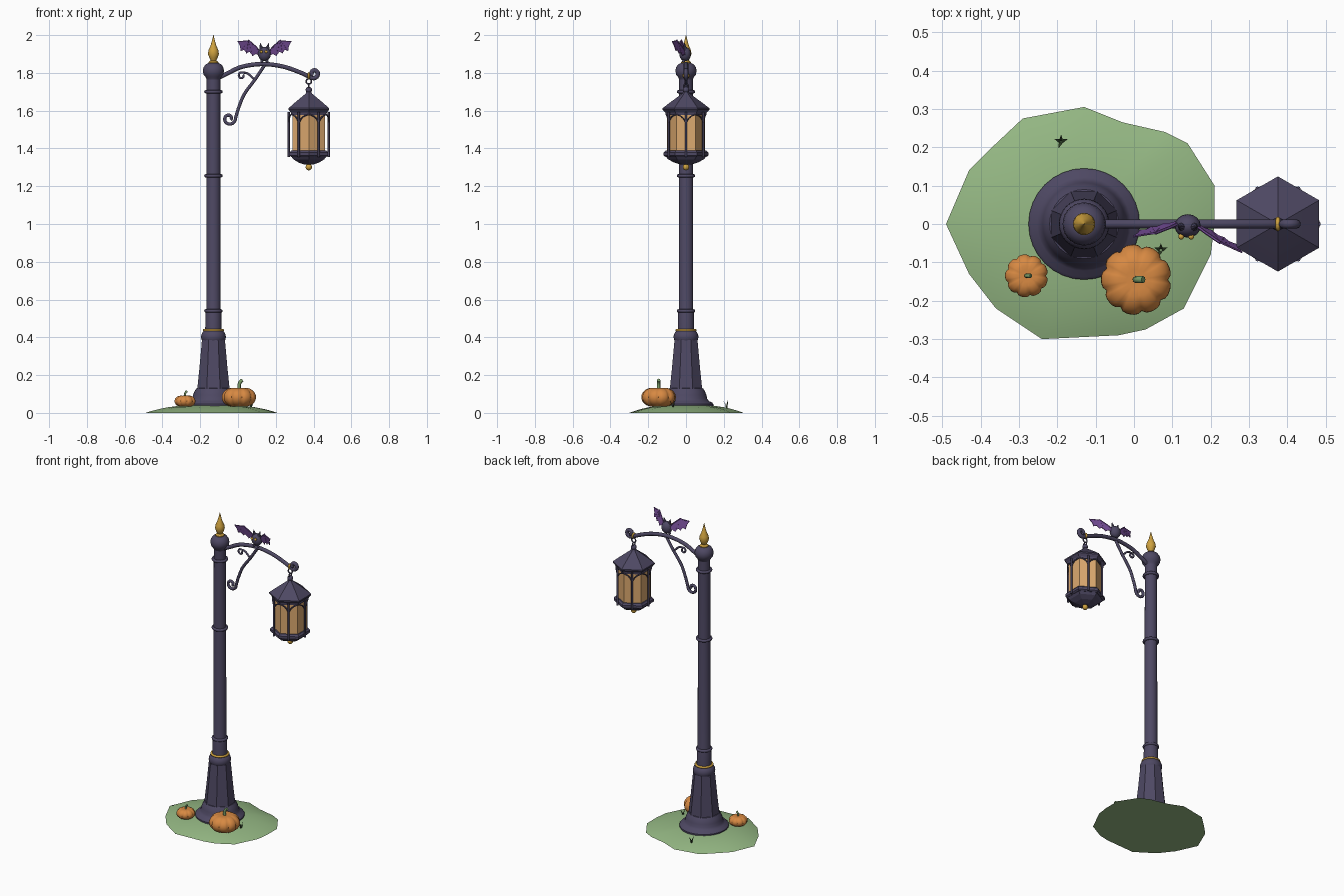
import bpy, bmesh, math
from mathutils import Vector, Matrix
from math import sin, cos, pi, radians

if "Cube" in bpy.data.objects:
    bpy.data.objects.remove(bpy.data.objects["Cube"])


def mat(name, r, g, b):
    m = bpy.data.materials.new(name)
    m.diffuse_color = (r, g, b, 1)
    m.use_nodes = True
    m.node_tree.nodes["Principled BSDF"].inputs["Base Color"].default_value = m.diffuse_color
    return m


IRON = mat("dark_violet_iron", 0.076, 0.065, 0.125)
GOLD = mat("gold", 0.62, 0.36, 0.05)
GLASS = mat("amber_glass", 0.72, 0.40, 0.16)
GRASS = mat("mound_green", 0.30, 0.48, 0.23)
BLADE = mat("dark_grass", 0.04, 0.075, 0.03)
ORANGE = mat("pumpkin_orange", 0.68, 0.25, 0.055)
STEM = mat("stem_green", 0.20, 0.34, 0.14)
WING = mat("wing_purple", 0.18, 0.075, 0.31)
PX, LX = -0.13, 0.375  # post axis, lantern axis


def finish(o, m, angle=35):
    o.data.materials.clear()
    o.data.materials.append(m)
    bpy.ops.object.select_all(action='DESELECT')
    o.select_set(True)
    bpy.context.view_layer.objects.active = o
    if angle:
        bpy.ops.object.shade_smooth_by_angle(angle=radians(angle))
    return o


def from_bm(name, bm, m, angle=35):
    bmesh.ops.recalc_face_normals(bm, faces=bm.faces)
    me = bpy.data.meshes.new(name)
    bm.to_mesh(me)
    bm.free()
    o = bpy.data.objects.new(name, me)
    bpy.context.collection.objects.link(o)
    return finish(o, m, angle)


def skin(bm, rings):
    # bridge rings of points and cap both ends
    rows = [[bm.verts.new(p) for p in r] for r in rings]
    n = len(rows[0])
    for a, b in zip(rows, rows[1:]):
        for i in range(n):
            j = (i + 1) % n
            bm.faces.new((a[i], a[j], b[j], b[i]))
    bm.faces.new(rows[0][::-1])
    bm.faces.new(rows[-1])


def lathe(name, prof, m, x=PX, y=0, n=32, rot=0.0, angle=35):
    bm = bmesh.new()
    skin(bm, [[(x + r * cos(rot + 2 * pi * i / n), y + r * sin(rot + 2 * pi * i / n), z)
               for i in range(n)] for r, z in prof])
    return from_bm(name, bm, m, angle)


def spline(pts, k=6):
    # Catmull-Rom smoothing of a short path
    p = [Vector(q) for q in pts]
    p = [2 * p[0] - p[1]] + p + [2 * p[-1] - p[-2]]
    out = []
    for a, b, c, d in zip(p, p[1:], p[2:], p[3:]):
        for s in range(k):
            t = s / k
            out.append(0.5 * (2 * b + (c - a) * t + (2 * a - 5 * b + 4 * c - d) * t * t
                              + (3 * b - a - 3 * c + d) * t ** 3))
    return out + [p[-2]]


def tube(name, pts, r, m, res=3):
    cu = bpy.data.curves.new(name, 'CURVE')
    cu.dimensions = '3D'
    cu.bevel_depth, cu.bevel_resolution, cu.use_fill_caps = r, res, True
    s = cu.splines.new('POLY')
    s.points.add(len(pts) - 1)
    for q, p in zip(s.points, pts):
        q.co = (*p, 1)
    o = bpy.data.objects.new(name, cu)
    bpy.context.collection.objects.link(o)
    bpy.ops.object.select_all(action='DESELECT')
    o.select_set(True)
    bpy.context.view_layer.objects.active = o
    bpy.ops.object.convert(target='MESH')
    return finish(bpy.context.view_layer.objects.active, m, 50)


def ball(name, c, r, m, scale=(1, 1, 1), seg=16):
    bm = bmesh.new()
    bmesh.ops.create_uvsphere(bm, u_segments=seg, v_segments=seg // 2 + 2, radius=r)
    bm.transform(Matrix.Translation(c) @ Matrix.Diagonal((*scale, 1)))
    return from_bm(name, bm, m, 60)


def torus(name, c, R, r, m, rot=(0, 0, 0)):
    bpy.ops.mesh.primitive_torus_add(major_radius=R, minor_radius=r, major_segments=28,
                                     minor_segments=8, location=c, rotation=rot)
    o = bpy.context.object
    o.name = name
    return finish(o, m, 60)


def spiral(cx, cz, r0, r1, a0, a1, n=18):
    return [Vector((cx + (r0 + (r1 - r0) * i / n) * cos(radians(a0 + (a1 - a0) * i / n)), 0,
                    cz + (r0 + (r1 - r0) * i / n) * sin(radians(a0 + (a1 - a0) * i / n))))
            for i in range(n + 1)]


# grassy mound with an uneven outline
edge = [(.21, 0), (.21, .1), (.14, .21), (.08, .24), (-.03, .265), (-.13, .305), (-.29, .275),
        (-.37, .2), (-.43, .14), (-.49, 0), (-.43, -.13), (-.36, -.22), (-.24, -.3),
        (-.04, -.29), (.03, -.275), (.13, -.22), (.17, -.14), (.2, -.08)]
bm = bmesh.new()
skin(bm, [[(-.14 + (x + .14) * t, y * t, 0.045 * (1 - t ** 2.6)) for x, y in edge]
          for t in (1, .95, .88, .78, .65, .45, .2)])
from_bm("grass_mound", bm, GRASS, 60)

# post: flared foot, eight-sided plinth, collar, shaft, rings, cap, finial
lathe("post_foot", [(.145, .02), (.145, .047), (.138, .055), (.122, .062), (.112, .075),
                    (.108, .095), (.1, .115), (.09, .13), (.07, .135)], IRON)
lathe("post_plinth", [(.094, .11), (.089, .16), (.08, .24), (.066, .385)], IRON, n=8, rot=pi / 8, angle=20)
lathe("post_collar", [(.055, .375), (.062, .385), (.066, .4), (.064, .415), (.056, .43), (.045, .437)], IRON)
torus("collar_gold_ring", (PX, 0, .438), .049, .007, GOLD)
lathe("post_shaft", [(.044, .42), (.042, .53), (.038, .55), (.036, 1.8)], IRON)
for i, z in enumerate((.54, 1.255, 1.70)):
    torus(f"post_ring_{i}", (PX, 0, z), .04, .009, IRON)
lathe("post_cap", [(.036, 1.765), (.042, 1.778), (.052, 1.79), (.056, 1.81), (.053, 1.828),
                   (.042, 1.845), (.026, 1.853)], IRON)
lathe("post_finial", [(.026, 1.85), (.026, 1.858), (.015, 1.866), (.022, 1.88), (.029, 1.9),
                      (.026, 1.92), (.015, 1.945), (.008, 1.97), (.001, 2.0)], GOLD, n=20)

# bracket: arched arm with end scroll, curved brace with scroll, small curl
arm = spline([(-.12, 0, 1.765), (-.06, 0, 1.795), (.02, 0, 1.832), (.13, 0, 1.847),
              (.24, 0, 1.833), (.33, 0, 1.802), (.385, 0, 1.776)])
tube("bracket_arm", arm + spiral(.402, 1.797, .026, .009, -110, 250), .012, IRON)
brace = spline([(.14, 0, 1.84), (.09, 0, 1.765), (.035, 0, 1.69), (.005, 0, 1.62), (-.012, 0, 1.565)])
tube("bracket_brace", brace + spiral(-.047, 1.558, .034, .01, -10, -400), .009, IRON)
tube("bracket_curl", spline([(.085, 0, 1.765), (.05, 0, 1.797), (.012, 0, 1.802)])
     + spiral(.02, 1.785, .018, .008, 120, 400, 12), .006, IRON)

# hanging hook
torus("hook_gold_ring", (LX, 0, 1.785), .013, .006, GOLD, (0, pi / 2, 0))
torus("hook_link", (LX, 0, 1.755), .014, .004, IRON, (pi / 2, 0, 0))
torus("hook_lower_link", (LX, 0, 1.73), .012, .004, IRON, (0, pi / 2, 0))
ball("lantern_knob", (LX, 0, 1.71), .017, IRON)


# six-sided lantern
def hexa(name, prof, m):
    return lathe(name, prof, m, x=LX, n=6, rot=pi / 2, angle=10)


hexa("lantern_roof", [(.108, 1.578), (.11, 1.59), (.124, 1.605), (.124, 1.613), (.085, 1.643),
                      (.045, 1.672), (.02, 1.69), (.012, 1.705)], IRON)
hexa("lantern_glass", [(.1, 1.375), (.1, 1.585)], GLASS)
hexa("lantern_lower_rim", [(.108, 1.355), (.118, 1.362), (.118, 1.378), (.108, 1.388)], IRON)
hexa("lantern_bowl", [(.11, 1.36), (.094, 1.342), (.062, 1.325), (.025, 1.314)], IRON)
ball("lantern_drop", (LX, 0, 1.301), .017, GOLD)
for i in range(6):
    def at(a, r, z):
        return Vector((LX + r * cos(radians(a)), r * sin(radians(a)), z))
    a = 60 * i
    tube(f"lantern_post_{i}", [at(a, .106, 1.355), at(a, .106, 1.592)], .006, IRON, 2)
    for s in (-1, 1):
        tube(f"lantern_arch_{i}_{s}", spline([at(a, .105, 1.535), at(a + s * 7, .104, 1.558),
                                              at(a + s * 17, .104, 1.572), at(a + s * 29, .105, 1.58)], 3),
             .004, IRON, 1)

# bat perched on the arm
B = Vector((.14, -.005, 1.9))
ball("bat_body", B, .036, IRON, (.95, .85, 1.05))
outline = [(.02, .0), (.045, .03), (.085, .065), (.115, .057), (.142, .058), (.13, .035), (.125, .008),
           (.108, .014), (.095, -.004), (.08, .004), (.062, -.018), (.045, -.008), (.02, -.02)]
for side, sweep in ((-1, 10), (1, 25)):
    n = "left" if side < 0 else "right"
    ca, sa = cos(radians(sweep)), sin(radians(sweep))

    def wp(u, h, d=0.0):
        return B + Vector((side * u, -u * sa / ca - .25 * h + .012 + d, h + .008))
    bm = bmesh.new()
    skin(bm, [[wp(u, h, d) for u, h in outline] for d in (-.002, .002)])
    from_bm(f"bat_{n}_wing", bm, WING, 0)
    for k, e in enumerate((4, 6, 8, 10)):
        tube(f"bat_{n}_wing_bone_{k}", [wp(.085, .062), wp(*outline[e])], .0025, WING, 1)
    tube(f"bat_{n}_wing_arm", [wp(*outline[q]) for q in (0, 1, 2)], .004, WING, 1)
    # ear, eye and foot
    bm = bmesh.new()
    bmesh.ops.create_cone(bm, segments=8, radius1=.012, radius2=.001, depth=.035, cap_ends=True)
    bm.transform(Matrix.Translation(B + Vector((side * .019, -.002, .042)))
                 @ Matrix.Rotation(side * .25, 4, 'Y'))
    from_bm(f"bat_{n}_ear", bm, IRON)
    ball(f"bat_{n}_eye", B + Vector((side * .013 - .004, -.028, .012)), .008, GOLD, seg=10)
    ball(f"bat_{n}_foot", B + Vector((side * .014, -.008, -.038)), .008, IRON, seg=8)


# ribbed pumpkins with bent stems
def pumpkin(name, x, y, z, r, h, ribs=9):
    n, rows = ribs * 6, []
    for k in range(1, 16):
        t = pi * k / 16
        ring = []
        for i in range(n):
            a = 2 * pi * i / n
            g = 1 - .1 * (1 - abs(sin(a * ribs / 2))) ** 2
            q = r * g * sin(t) ** .75
            dip = .12 * h * math.exp(-(q / (r * .3)) ** 2)
            ring.append((x + q * cos(a), y + q * sin(a), z - (h / 2) * cos(t) + (dip if t < pi / 2 else -dip)))
        rows.append(ring)
    bm = bmesh.new()
    skin(bm, rows)
    from_bm(name, bm, ORANGE, 60)
    top = z + h * .36
    tube(name + "_stem", spline([(x, y, top), (x, y, top + h * .25), (x + r * .08, y, top + h * .4),
                                 (x + r * .2, y, top + h * .48)], 3), r * .1, STEM, 2)


pumpkin("large_pumpkin", .006, -.145, .083, .092, .108)
pumpkin("small_pumpkin", -.28, -.135, .062, .056, .064)

# grass tufts
for t, (x, y) in enumerate(((-.19, .215), (.07, -.068))):
    bm = bmesh.new()
    for a in (20, 90, 160, 250):
        d = Vector((cos(radians(a)), sin(radians(a)), 0))
        s = Vector((-d.y, d.x, 0)) * .004
        b = Vector((x, y, .02))
        mid = b + d * .007 + Vector((0, 0, .025))
        v = [bm.verts.new(p) for p in (b - s, b + s, mid + s, b + d * .018 + Vector((0, 0, .045)), mid - s)]
        bm.faces.new(v)
    from_bm(f"grass_tuft_{t}", bm, BLADE, 0)
